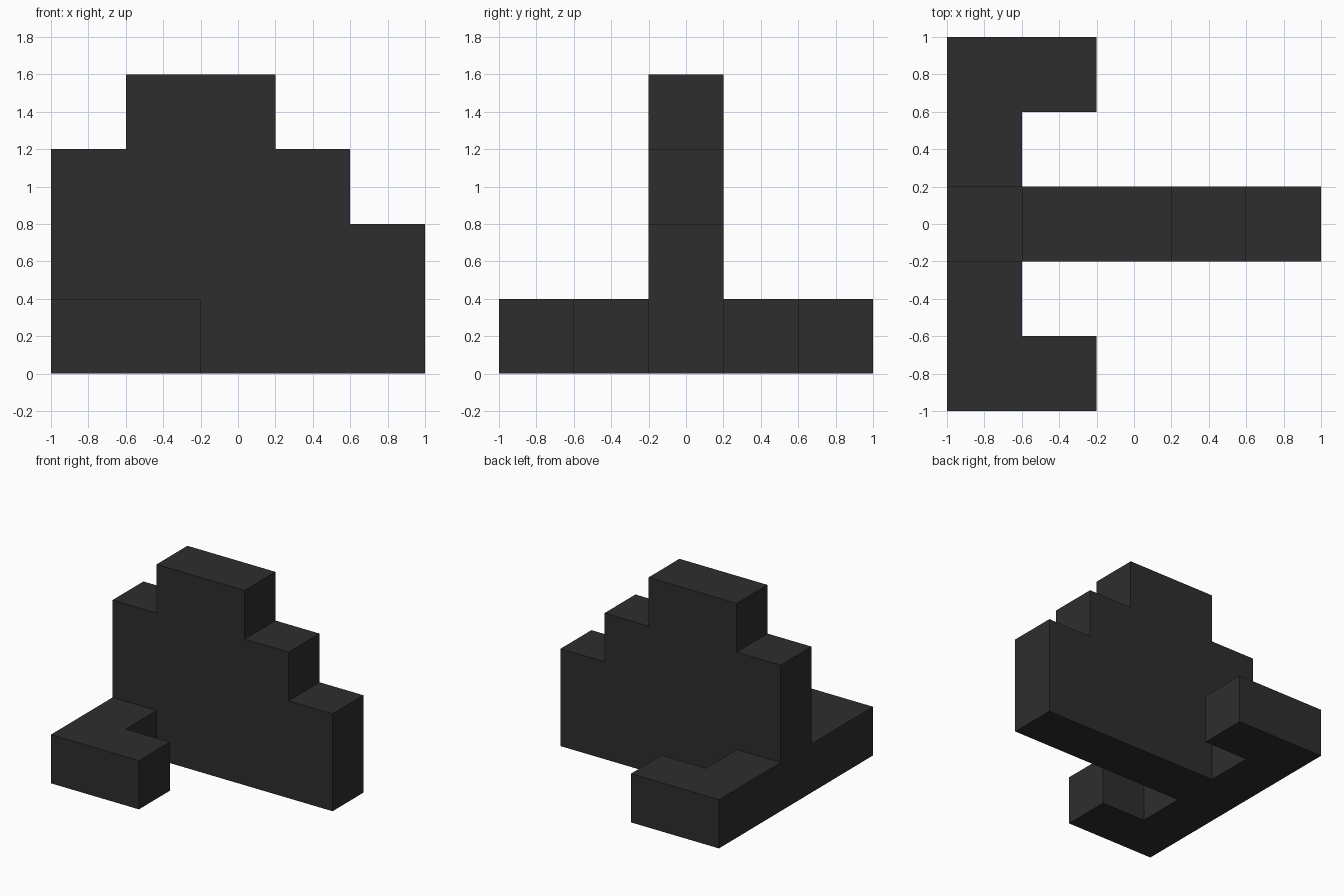
import bpy
import bmesh
from mathutils import Vector

cube = bpy.data.objects.get("Cube")
if cube:
    bpy.data.objects.remove(cube, do_unlink=True)

# Single flat colour
charcoal = bpy.data.materials.new("charcoal")
charcoal.use_nodes = True
COLOUR = (0.027, 0.027, 0.027, 1)
charcoal.diffuse_color = COLOUR
charcoal.node_tree.nodes["Principled BSDF"].inputs["Base Color"].default_value = COLOUR


def extrude_profile(name, points, direction):
    """Make a solid by pushing a flat outline along a direction."""
    bm = bmesh.new()
    face = bm.faces.new([bm.verts.new(p) for p in points])
    result = bmesh.ops.extrude_face_region(bm, geom=[face], use_keep_orig=True)
    moved = [v for v in result["geom"] if isinstance(v, bmesh.types.BMVert)]
    bmesh.ops.translate(bm, verts=moved, vec=Vector(direction))
    bmesh.ops.recalc_face_normals(bm, faces=bm.faces)
    mesh = bpy.data.meshes.new(name)
    bm.to_mesh(mesh)
    bm.free()
    mesh.materials.append(charcoal)
    obj = bpy.data.objects.new(name, mesh)
    bpy.context.collection.objects.link(obj)
    return obj


# Upright stepped wall: outline in x, z
wall = [(-1, 0), (1, 0), (1, 0.8), (0.6, 0.8), (0.6, 1.2), (0.2, 1.2),
        (0.2, 1.6), (-0.6, 1.6), (-0.6, 1.2), (-1, 1.2)]
extrude_profile("stepped_wall", [(x, -0.2, z) for x, z in wall], (0, 0.4, 0))

# Low hooked feet on both sides: outline in x, y, mirrored across the wall
foot = [(-1, 0.2), (-0.6, 0.2), (-0.6, 0.6), (-0.2, 0.6), (-0.2, 1), (-1, 1)]
feet = extrude_profile("hooked_feet", [(x, y, 0) for x, y in foot], (0, 0, 0.4))
mirror = feet.modifiers.new("mirror", "MIRROR")
mirror.use_axis = (False, True, False)
mirror.use_mirror_merge = False
